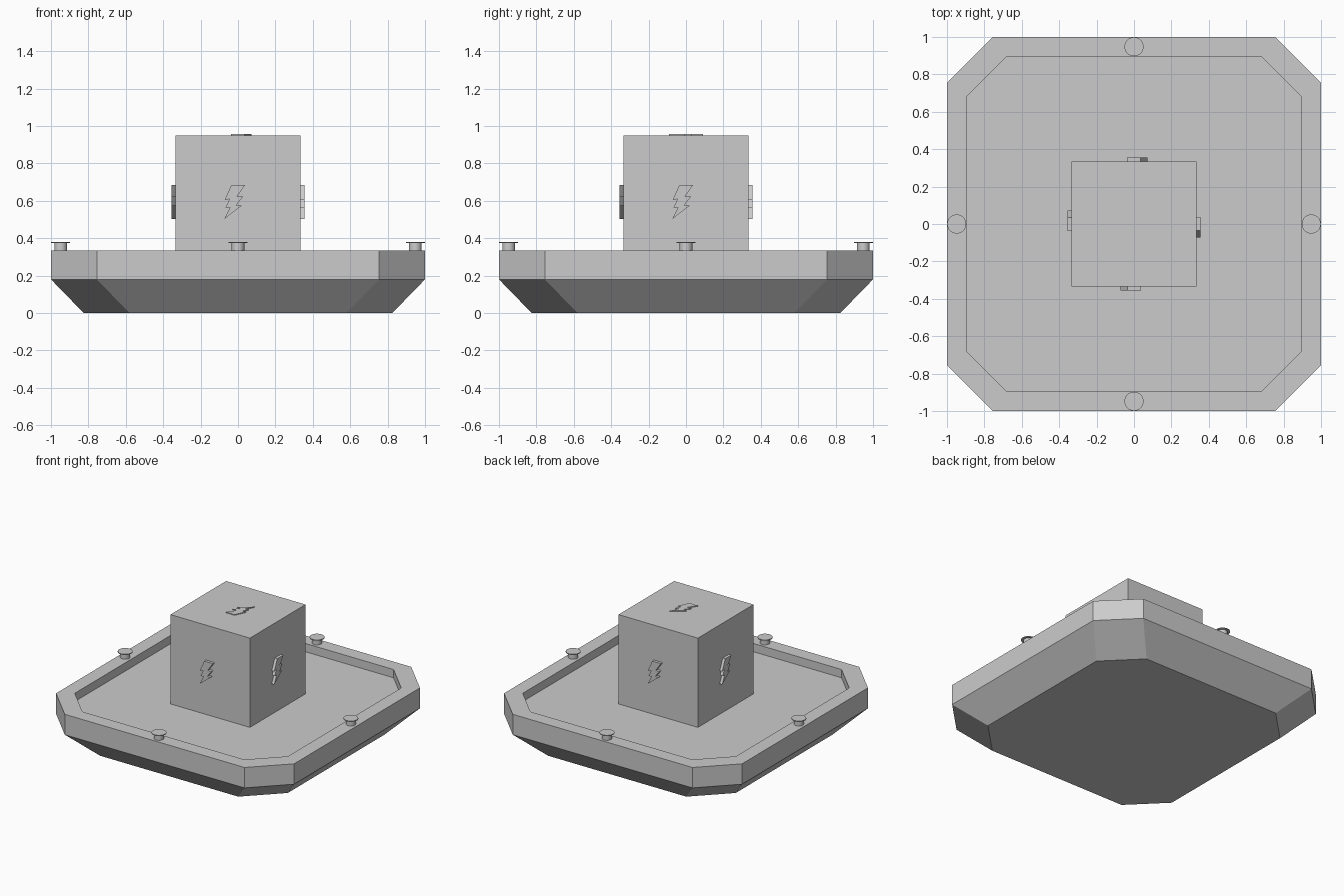
import bpy, bmesh, math
from mathutils import Matrix

if "Cube" in bpy.data.objects:
    bpy.data.objects.remove(bpy.data.objects["Cube"])


def finish(name, bm):
    bmesh.ops.recalc_face_normals(bm, faces=bm.faces)
    me = bpy.data.meshes.new(name)
    bm.to_mesh(me)
    bm.free()
    ob = bpy.data.objects.new(name, me)
    bpy.context.collection.objects.link(ob)
    return ob


def octagon(bm, h, c, z):
    pts = [(h, -c), (h, c), (c, h), (-c, h), (-h, c), (-h, -c), (-c, -h), (c, -h)]
    return [bm.verts.new((x, y, z)) for x, y in pts]


# Tray: stacked octagon rings, closed at the bottom and the recessed floor
FLOOR = 0.272
bm = bmesh.new()
rings = [octagon(bm, *r) for r in [(0.825, 0.58, 0), (1, 0.755, 0.18), (1, 0.755, 0.335),
                                   (0.895, 0.68, 0.335), (0.895, 0.68, FLOOR)]]
for a, b in zip(rings, rings[1:]):
    for i in range(8):
        j = (i + 1) % 8
        bm.faces.new((a[i], a[j], b[j], b[i]))
bm.faces.new(rings[0])
bm.faces.new(rings[-1])
finish("tray", bm)

# Central cube block standing on the floor
bm = bmesh.new()
h = 0.95 - FLOOR
bmesh.ops.create_cube(bm, size=1, matrix=Matrix.Translation((0, 0, FLOOR + h / 2))
                      @ Matrix.Diagonal((0.667, 0.667, h, 1)))
finish("cube_block", bm)

# Bolt-shaped plates: outline around its own centre, extruded outward
BOLT = [(-0.035, 0.09), (0.038, 0.09), (-0.006, 0.027), (0.026, 0.027), (-0.01, -0.02),
        (0.02, -0.02), (-0.073, -0.092), (-0.042, -0.03), (-0.066, -0.03),
        (-0.045, 0.015), (-0.072, 0.008)]


def bolt(name, depth, matrix):
    bm = bmesh.new()
    face = bm.faces.new([bm.verts.new((x, y, 0)) for x, y in BOLT])
    ext = bmesh.ops.extrude_face_region(bm, geom=[face])
    top = [v for v in ext["geom"] if isinstance(v, bmesh.types.BMVert)]
    bmesh.ops.translate(bm, verts=top, vec=(0, 0, depth))
    bm.transform(matrix)
    finish(name, bm)


# Pegs on the rim and plates on the sides, repeated every quarter turn
for i, side in enumerate(("front", "right", "back", "left")):
    turn = Matrix.Rotation(i * math.pi / 2, 4, 'Z')
    bolt(side + "_bolt_plate", 0.022, turn @ Matrix.Translation((0, -0.333, 0.595))
         @ Matrix.Rotation(math.pi / 2, 4, 'X'))
    bm = bmesh.new()
    for r, z0, z1 in ((0.034, 0.33, 0.376), (0.051, 0.375, 0.381)):
        bmesh.ops.create_cone(bm, cap_ends=True, segments=32, radius1=r, radius2=r, depth=z1 - z0,
                              matrix=turn @ Matrix.Translation((0, -0.948, (z0 + z1) / 2)))
    peg = finish(side + "_peg", bm)
    bpy.context.view_layer.objects.active = peg
    peg.select_set(True)
    bpy.ops.object.shade_smooth_by_angle(angle=math.radians(40))
    peg.select_set(False)

bolt("top_bolt_plate", 0.007, Matrix.Translation((0, 0, 0.949)) @ Matrix.Rotation(math.pi, 4, 'Z'))
